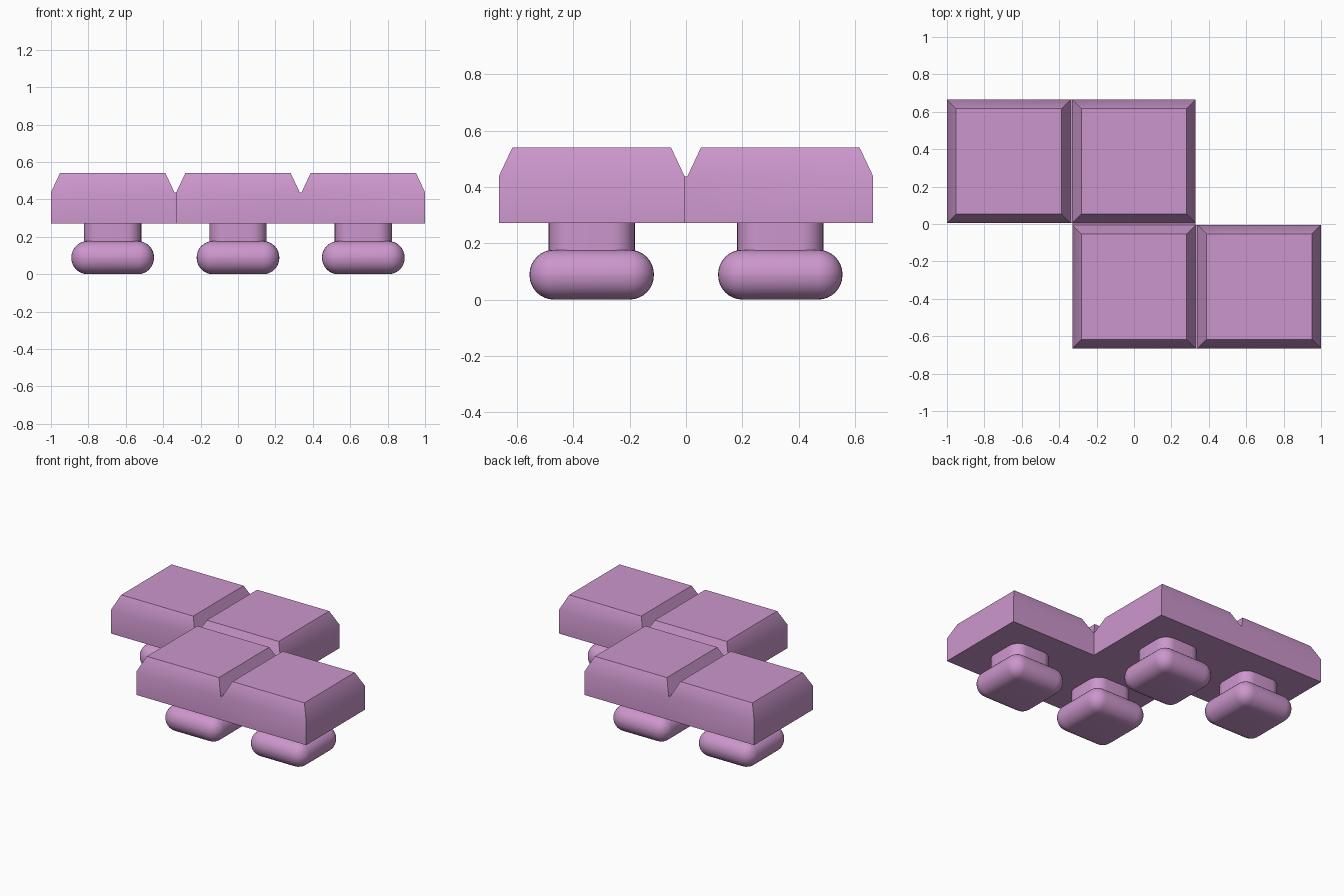
import bpy, bmesh

if "Cube" in bpy.data.objects:
    bpy.data.objects.remove(bpy.data.objects["Cube"])

PITCH, SIZE, INSET = 0.67, 0.66, 0.048
Z_BOTTOM, Z_SHOULDER, Z_TOP = 0.272, 0.438, 0.54
CELLS = [(-1, 1), (0, 1), (0, -1), (1, -1)]       # S-shaped chain of four tiles

mat = bpy.data.materials.new("orchid pink")
mat.diffuse_color = (0.604, 0.307, 0.604, 1)
mat.use_nodes = True
mat.node_tree.nodes["Principled BSDF"].inputs["Base Color"].default_value = mat.diffuse_color


def centre(cell):
    return cell[0] * PITCH, cell[1] * PITCH / 2


def finish(name, bm, angle):
    bmesh.ops.recalc_face_normals(bm, faces=bm.faces)
    mesh = bpy.data.meshes.new(name)
    bm.to_mesh(mesh)
    bm.free()
    mesh.materials.append(mat)
    obj = bpy.data.objects.new(name, mesh)
    bpy.context.collection.objects.link(obj)
    bpy.ops.object.select_all(action='DESELECT')
    obj.select_set(True)
    bpy.context.view_layer.objects.active = obj
    bpy.ops.object.shade_smooth_by_angle(angle=angle)
    return obj


# Slab: chamfered tiles joined by narrow bridges under the grooves
bm = bmesh.new()
rings = {}
for cell in CELLS:
    cx, cy = centre(cell)
    rings[cell] = [[bm.verts.new((cx + sx * h, cy + sy * h, z))
                    for sx, sy in ((-1, -1), (1, -1), (1, 1), (-1, 1))]
                   for z, h in ((Z_BOTTOM, SIZE / 2), (Z_SHOULDER, SIZE / 2),
                                (Z_TOP, SIZE / 2 - INSET))]

# Each link joins a side of one tile to the facing side of the next
# (sides: 0 front, 1 right, 2 back, 3 left)
LINKS = [(CELLS[0], 1, CELLS[1]), (CELLS[1], 0, CELLS[2]), (CELLS[2], 1, CELLS[3])]
open_sides = set()
for a, side, b in LINKS:
    other = (side + 2) % 4
    open_sides |= {(a, side), (b, other)}
    a0, a1 = ([rings[a][k][side], rings[a][k][(side + 1) % 4]] for k in (0, 1))
    b0, b1 = ([rings[b][k][(other + 1) % 4], rings[b][k][other]] for k in (0, 1))
    bm.faces.new((a0[0], a0[1], b0[1], b0[0]))
    bm.faces.new((a1[0], a1[1], b1[1], b1[0]))
    for i in (0, 1):
        bm.faces.new((a0[i], a1[i], b1[i], b0[i]))

for cell, (low, mid, top) in rings.items():
    bm.faces.new(low)
    bm.faces.new(top)
    for s in range(4):
        n = (s + 1) % 4
        bm.faces.new((mid[s], mid[n], top[n], top[s]))
        if (cell, s) not in open_sides:
            bm.faces.new((low[s], low[n], mid[n], mid[s]))
finish("tile_slab", bm, 0.5236)


def rounded_block(name, x, y, z0, z1, width, radius, only_vertical):
    bm = bmesh.new()
    bmesh.ops.create_cube(bm, size=1)
    for v in bm.verts:
        v.co = (x + v.co.x * width, y + v.co.y * width,
                (z0 + z1) / 2 + v.co.z * (z1 - z0))
    edges = [e for e in bm.edges if not only_vertical
             or abs(e.verts[0].co.z - e.verts[1].co.z) > 1e-4]
    bmesh.ops.bevel(bm, geom=edges, offset=radius, segments=8,
                    profile=0.5, affect='EDGES', clamp_overlap=True)
    finish(name, bm, 0.5236)


# Pegs: a stem and a pillow-like foot beneath every tile
for i, cell in enumerate(CELLS, 1):
    x, y = centre(cell)
    rounded_block(f"peg_stem_{i}", x, y, 0.12, Z_BOTTOM + 0.01, 0.306, 0.08, True)
    rounded_block(f"peg_foot_{i}", x, y, 0.0, 0.177, 0.442, 0.087, False)
